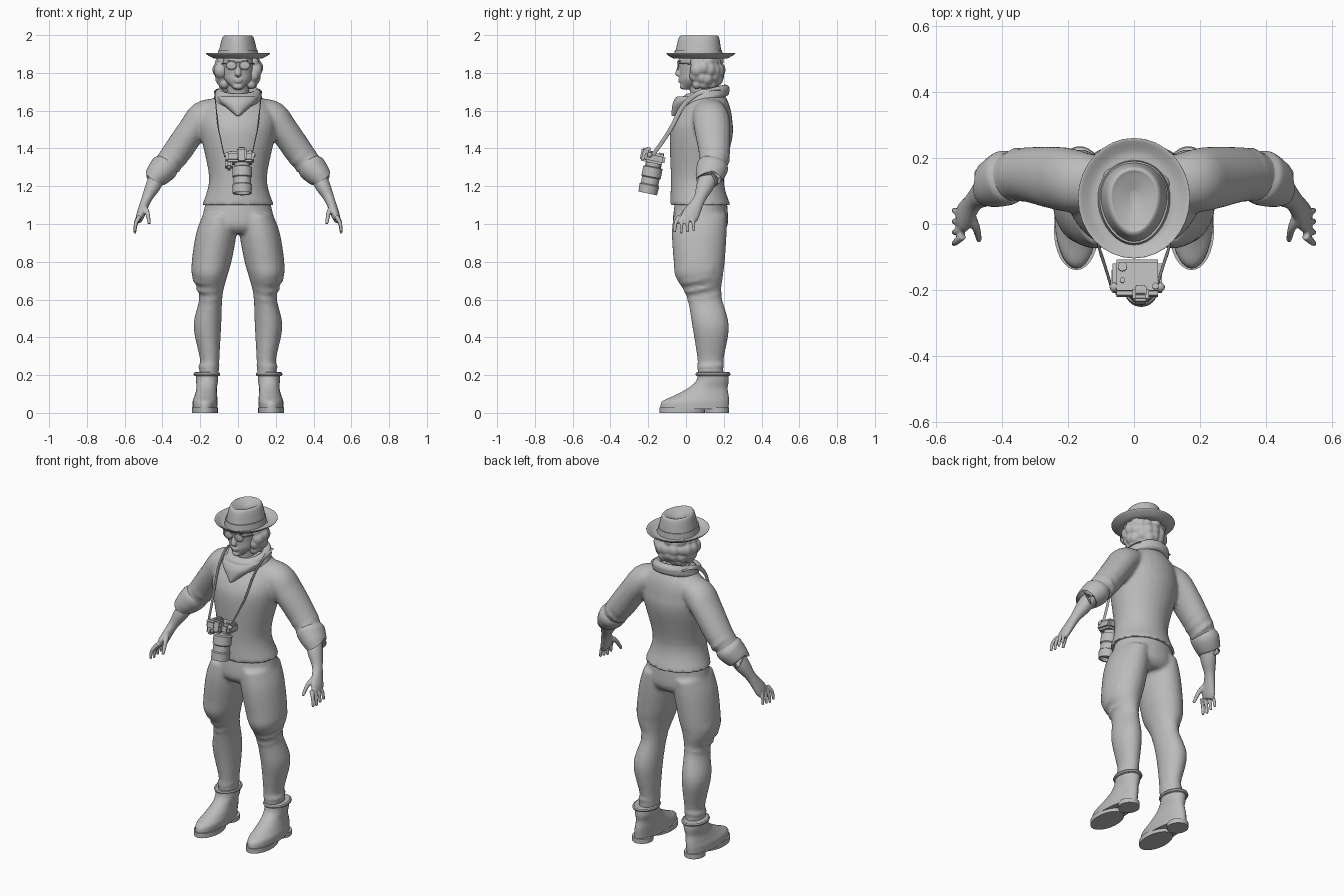
import bpy
import bmesh
import math
import random
from mathutils import Matrix, Vector

if "Cube" in bpy.data.objects:
    bpy.data.objects.remove(bpy.data.objects["Cube"], do_unlink=True)

random.seed(4)
grey = (.5, .5, .5, 1)
clay = bpy.data.materials.new("plain grey")
clay.use_nodes = True
clay.diffuse_color = grey
clay.node_tree.nodes["Principled BSDF"].inputs["Base Color"].default_value = grey
SIDES = {"left": 1, "right": -1}


def spline(rows, steps):
    """Smoothly interpolate between rows of numbers."""
    rows = [Vector(row) for row in rows]
    result = []
    for i in range(len(rows) - 1):
        start, end = rows[i], rows[i + 1]
        before = rows[max(i - 1, 0)]
        after = rows[min(i + 2, len(rows) - 1)]
        leave, arrive = (end - before) / 2, (after - start) / 2
        for k in range(steps):
            t = k / steps
            ease = t * t * (3 - 2 * t) if steps > 1 else t
            bend = leave * t * (1 - t) ** 2 - arrive * t * t * (1 - t)
            result.append(start.lerp(end, ease) + bend)
    return result + [rows[-1]]


def bridge(bm, rings, closed=False):
    """Join neighbouring rings of vertices with faces."""
    following = rings[1:] + rings[:1] if closed else rings[1:]
    for low, high in zip(rings, following):
        for k in range(len(low)):
            n = (k + 1) % len(low)
            bm.faces.new((low[k], low[n], high[n], high[k]))
    if not closed:
        bm.faces.new(rings[0])
        bm.faces.new(rings[-1])


def loft(bm, rows, side=1, flat=True, egg=0, sides=32, steps=5):
    """Skin elliptical rings, each given as x, y, z, half width, half depth."""
    path = spline(rows, steps)
    centers = [Vector(row[:3]) for row in path]
    rings = []
    for i, row in enumerate(path):
        along = Vector((0, 0, 1))
        if not flat:
            ahead = centers[min(i + 1, len(centers) - 1)]
            along = (ahead - centers[max(i - 1, 0)]).normalized()
        deep = Vector((0, 1, 0))
        deep = (deep - along * along.y).normalized()
        wide = deep.cross(along)
        ring = []
        for k in range(sides):
            angle = math.tau * k / sides
            across = math.cos(angle) * row[3] * (1 + egg * math.sin(angle))
            point = centers[i] + wide * across + deep * math.sin(angle) * row[4]
            ring.append(bm.verts.new((point.x * side, point.y, point.z)))
        rings.append(ring)
    bridge(bm, rings)


def tube(bm, points, wide, deep, side=1, tip=1, steps=5):
    """Slim tube through points, narrowing to a share of its size at the tip."""
    last = len(points) - 1
    rows = []
    for i, point in enumerate(points):
        size = 1 + (tip - 1) * i / last
        rows.append((*point, wide * size, deep * size))
    loft(bm, rows, side, flat=False, sides=12, steps=steps)


def fold(bm, center, wide, deep, thick, lean=0, roll=0):
    """Rolled cloth ring, leaning forward and rolling sideways."""
    turn = Matrix.Rotation(lean, 3, 'X') @ Matrix.Rotation(roll, 3, 'Y')
    rings = []
    for i in range(32):
        around = math.tau * i / 32
        ring = []
        for j in range(8):
            angle = math.tau * j / 8
            swell = thick * math.cos(angle)
            point = Vector(((wide + swell) * math.cos(around),
                            (deep + swell) * math.sin(around), thick * math.sin(angle)))
            ring.append(bm.verts.new(turn @ point + Vector(center)))
        rings.append(ring)
    bridge(bm, rings, closed=True)


def place(center, size):
    return Matrix.Translation(center) @ Matrix.Diagonal((*size, 1))


def blob(bm, center, size):
    bmesh.ops.create_uvsphere(bm, u_segments=16, v_segments=10, radius=1, matrix=place(center, size))


def box(bm, center, size, bevel=.008):
    made = bmesh.ops.create_cube(bm, size=1, matrix=place(center, size))
    edges = {edge for vert in made["verts"] for edge in vert.link_edges}
    bmesh.ops.bevel(bm, geom=list(edges), offset=bevel, segments=2, affect='EDGES')


def finish(bm, name, voxel=0):
    """Make the object; a voxel size fuses overlapping volumes into one skin."""
    bmesh.ops.recalc_face_normals(bm, faces=bm.faces)
    mesh = bpy.data.meshes.new(name)
    bm.to_mesh(mesh)
    bm.free()
    mesh.materials.append(clay)
    mesh.shade_smooth()
    mesh.set_sharp_from_angle(angle=math.radians(40))
    obj = bpy.data.objects.new(name, mesh)
    bpy.context.collection.objects.link(obj)
    if voxel:
        fuse = obj.modifiers.new("fuse", 'REMESH')
        fuse.mode, fuse.voxel_size, fuse.use_smooth_shade = 'VOXEL', voxel, True
        soften = obj.modifiers.new("soften", 'SMOOTH')
        soften.factor, soften.iterations = .5, 3


# Shirt: torso, sleeves and elbow creases
bm = bmesh.new()
loft(bm, [(0, .075, 1.1, .19, .16), (0, .06, 1.24, .153, .14), (0, .08, 1.46, .195, .166),
          (0, .09, 1.55, .2, .155), (0, .11, 1.63, .17, .12), (0, .115, 1.7, .08, .08)])
for side in SIDES.values():
    loft(bm, [(.1, .12, 1.61, .06, .08), (.18, .13, 1.57, .083, .095), (.24, .14, 1.5, .077, .095),
              (.34, .15, 1.36, .073, .08), (.42, .13, 1.27, .055, .066)], side, flat=False)
    for step in range(3):
        fold(bm, ((.3 + .03 * step) * side, .15, 1.41 - .04 * step), .067, .077, .009, .2, -.8 * side)
finish(bm, "shirt", .011)

for name, side in SIDES.items():
    # Rolled cuff
    bm = bmesh.new()
    loft(bm, [(.37, .15, 1.33, .06, .07), (.39, .14, 1.3, .075, .084), (.435, .12, 1.25, .063, .071),
              (.438, .12, 1.246, .05, .06)], side, flat=False)
    finish(bm, name + "_cuff")

    # Forearm, palm, fingers and thumb
    bm = bmesh.new()
    loft(bm, [(.41, .135, 1.28, .045, .05), (.45, .1, 1.2, .04, .046), (.485, .07, 1.13, .027, .032),
              (.515, .025, 1.05, .023, .046), (.525, .01, 1.02, .017, .04)], side, flat=False)
    for finger in range(4):
        spread = .034 * finger - .06
        curl = .006 * abs(finger - 1)
        tube(bm, [(.52, spread * .6, 1.04), (.54, spread * .9, 1 + curl), (.547, spread, .95 + curl)],
             .013, .013, side, tip=.6)
    tube(bm, [(.5, .03, 1.09), (.48, -.01, 1.06), (.47, -.05, 1)], .017, .018, side, tip=.5)
    finish(bm, name + "_forearm_and_hand", .005)

    # Boot with sole, heel and rolled top
    bm = bmesh.new()
    loft(bm, [(.176, .045, .02, .065, .18), (.174, .05, .06, .066, .177), (.17, .08, .09, .06, .146),
              (.166, .115, .13, .054, .105), (.164, .14, .17, .058, .086),
              (.165, .143, .215, .06, .08)], side, egg=-.08)
    for y, wide, deep in ((-.02, .068, .12), (.165, .057, .062)):
        loft(bm, [(.175, y, 0, wide, deep), (.175, y, .028, wide, deep)], side, steps=1)
    fold(bm, (.165 * side, .143, .205), .06, .082, .011)
    finish(bm, name + "_boot")

# Trousers: hips, baggy thighs, knee and ankle creases
bm = bmesh.new()
loft(bm, [(0, .08, 1.14, .165, .135), (0, .076, 1, .19, .146), (0, .075, .95, .13, .11)])
for side in SIDES.values():
    loft(bm, [(.1, .075, 1.05, .085, .14), (.115, .07, .95, .107, .145), (.14, .07, .8, .105, .135),
              (.15, .07, .72, .092, .125), (.143, .095, .62, .061, .092), (.162, .13, .46, .073, .097),
              (.15, .13, .28, .051, .069), (.156, .13, .2, .054, .07)], side)
    for x, y, z, wide, deep in ((.152, .075, .715, .08, .105), (.148, .085, .665, .065, .09),
                                (.145, .097, .615, .054, .083), (.154, .13, .25, .046, .063)):
        fold(bm, (x * side, y, z), wide, deep, .011, lean=z / 3, roll=side * .1)
    blob(bm, (.225 * side, .08, .765), (.02, .07, .06))
finish(bm, "trousers", .011)

# Head: skull, neck, nose, chin, lips, brow and ears
bm = bmesh.new()
loft(bm, [(0, 0, 1.713, .02, .022), (0, .04, 1.76, .068, .073), (0, .06, 1.8, .079, .094),
          (0, .065, 1.9, .082, .1), (0, .07, 1.95, .05, .07)])
loft(bm, [(0, .1, 1.62, .062, .07), (0, .075, 1.77, .055, .06)])
loft(bm, [(0, -.03, 1.845, .009, .01), (0, -.042, 1.795, .017, .016), (0, -.035, 1.78, .01, .008)])
blob(bm, (0, -.02, 1.727), (.024, .014, .014))
for z, wide in ((1.765, .024), (1.754, .02), (1.865, .055)):
    blob(bm, (0, -.03, z), (wide, .012, .007))
for side in SIDES.values():
    blob(bm, (.086 * side, .07, 1.81), (.012, .022, .032))
finish(bm, "head", .005)

# Wavy hair: curls around the back and sides
bm = bmesh.new()
blob(bm, (0, .105, 1.83), (.1, .09, .08))
for z, reach, size in ((1.86, .09, .033), (1.82, .098, .037), (1.78, .09, .034), (1.75, .077, .028)):
    for curl in range(11):
        angle = math.pi * (curl / 8 - .125) + random.uniform(-.1, .1)
        radius = size * random.uniform(.85, 1.1)
        lift = random.uniform(-.01, .01)
        blob(bm, (reach * math.cos(angle), .085 + reach * .9 * math.sin(angle), z + lift),
             (radius, radius, radius * 1.1))
finish(bm, "hair", .006)

# Sunglasses: lenses, rims, arms and bridge
bm = bmesh.new()
for side in SIDES.values():
    lens = (.035 * side, -.042, 1.84)
    blob(bm, lens, (.028, .004, .022))
    fold(bm, lens, .028, .022, .003, lean=math.pi / 2)
    tube(bm, [(.062, -.04, 1.85), (.078, -.01, 1.85), (.09, .06, 1.845)], .003, .004, side)
box(bm, (0, -.044, 1.855), (.03, .006, .005), bevel=.001)
finish(bm, "sunglasses")

# Hat: creased crown, band and curved brim
bm = bmesh.new()
loft(bm, [(0, .065, 1.885, .107, .125), (0, .068, 1.975, .086, .11), (0, .07, 1.997, .072, .097),
          (0, .072, 1.992, .056, .08), (0, .08, 1.972, .01, .02)], egg=.14)
finish(bm, "hat_crown")
bm = bmesh.new()
loft(bm, [(0, .065, 1.885, .11, .129), (0, .066, 1.92, .104, .125)], egg=.1, steps=1)
finish(bm, "hat_band")
bm = bmesh.new()
loft(bm, [(0, .07, 1.888, .09, .11), (0, .075, 1.887, .128, .143), (0, .078, 1.905, .165, .178),
          (0, .078, 1.898, .166, .179), (0, .075, 1.877, .128, .143), (0, .07, 1.876, .09, .11)])
finish(bm, "hat_brim")

# Neck scarf: rolled collar and pointed front
bm = bmesh.new()
fold(bm, (0, .11, 1.69), .098, .1, .026, lean=.24)
fold(bm, (0, .1, 1.665), .106, .112, .024, lean=.3)
loft(bm, [(0, -.045, 1.57, .008, .035), (0, -.005, 1.64, .088, .065), (0, .04, 1.675, .11, .09)])
finish(bm, "scarf", .007)

# Neck strap
bm = bmesh.new()
for side in SIDES.values():
    tube(bm, [(.1, .18, 1.71), (.122, .08, 1.7), (.117, -.012, 1.63), (.106, -.072, 1.52),
              (.092, -.115, 1.45), (.072, -.18, 1.36)], .003, .013, side, tip=.8)
finish(bm, "camera_strap")

# Camera hanging lens down: body, grip, viewfinder, dials, strap lugs, lens
bm = bmesh.new()
box(bm, (.01, 0, 0), (.15, .11, .055), bevel=.012)
box(bm, (-.048, 0, -.035), (.04, .085, .05), bevel=.012)
box(bm, (.02, -.055, .008), (.05, .045, .07))
box(bm, (.02, -.045, .04), (.035, .03, .02), bevel=.004)
for x, y, radius in ((-.035, .03, .014), (-.035, -.012, .008), (.065, -.03, .01)):
    tube(bm, [(x, y, .02), (x, y, .034)], radius, radius, steps=1)
for side in SIDES.values():
    blob(bm, (.01 + .07 * side, -.03, .012), (.014, .014, .014))
profile = ((-.02, .04), (-.045, .04), (-.05, .052), (-.1, .052), (-.105, .047), (-.14, .047),
           (-.145, .053), (-.19, .05), (-.188, .042), (-.17, .036))
loft(bm, [(.022, 0, z, radius, radius) for z, radius in profile], steps=1)
bm.transform(Matrix.Translation((0, -.165, 1.348)) @ Matrix.Rotation(-.2, 4, 'X'))
finish(bm, "camera")
